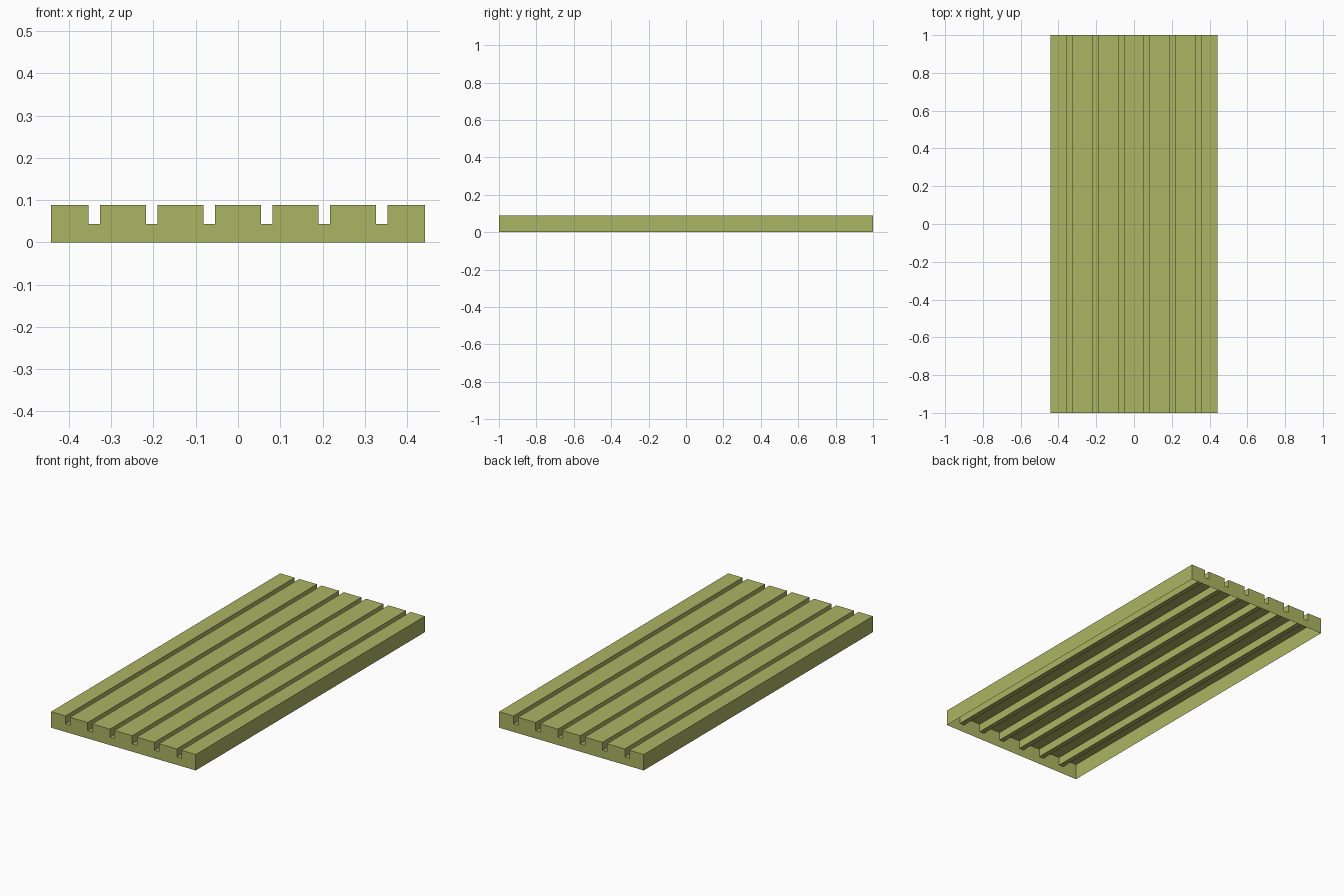
import bpy, bmesh

if "Cube" in bpy.data.objects:
    bpy.data.objects.remove(bpy.data.objects["Cube"])

HALF_W, HALF_L = 0.442, 1.0
TOP, GROOVE_Z = 0.088, 0.043
PITCH, GROOVE_HALF = 0.136, 0.014

# Grooved cross-section, left foot to right foot (open along the bottom)
profile = [(-HALF_W, 0), (-HALF_W, TOP)]
for i in range(6):
    c = (i - 2.5) * PITCH
    a, b = c - GROOVE_HALF, c + GROOVE_HALF
    profile += [(a, TOP), (a, GROOVE_Z), (b, GROOVE_Z), (b, TOP)]
profile += [(HALF_W, TOP), (HALF_W, 0)]

# Thin shell: strips along the length plus two end caps, no underside
bm = bmesh.new()
front = [bm.verts.new((x, -HALF_L, z)) for x, z in profile]
back = [bm.verts.new((x, HALF_L, z)) for x, z in profile]
for i in range(len(profile) - 1):
    bm.faces.new((front[i], front[i + 1], back[i + 1], back[i]))
bm.faces.new(front[::-1])
bm.faces.new(back)

# Point all normals outward
bm.normal_update()
if max(bm.faces, key=lambda f: f.calc_center_median().z).normal.z < 0:
    bmesh.ops.reverse_faces(bm, faces=bm.faces[:])

mesh = bpy.data.meshes.new("grooved_deck_board")
bm.to_mesh(mesh)
bm.free()
board = bpy.data.objects.new("grooved_deck_board", mesh)
bpy.context.collection.objects.link(board)

# Olive green finish
mat = bpy.data.materials.new("olive_green")
mat.diffuse_color = (0.41, 0.46, 0.125, 1)
mat.use_nodes = True
mat.node_tree.nodes["Principled BSDF"].inputs["Base Color"].default_value = mat.diffuse_color
mesh.materials.append(mat)
